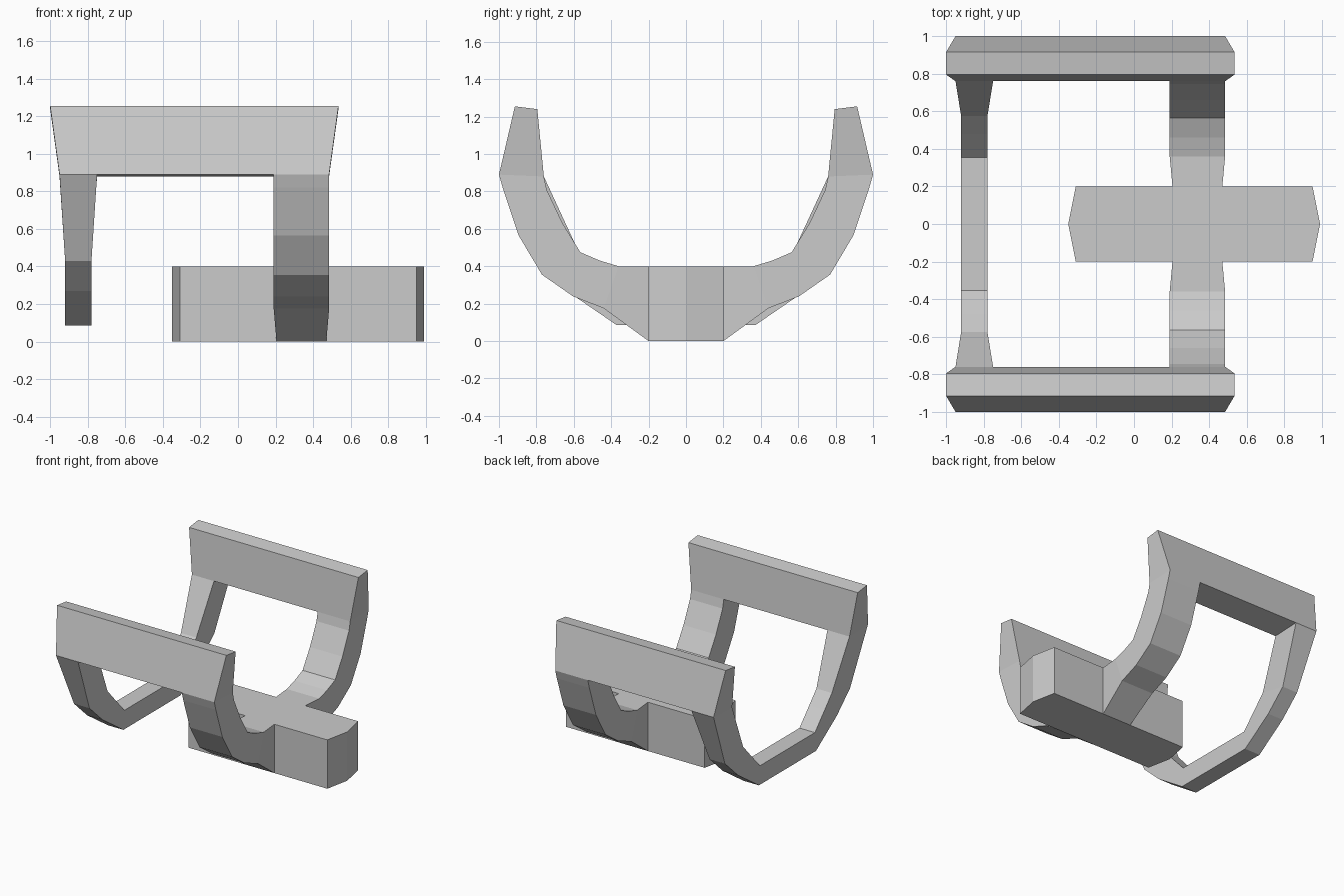
import bpy, bmesh

if "Cube" in bpy.data.objects:
    bpy.data.objects.remove(bpy.data.objects["Cube"])


def make_object(name, bm, mirror=False):
    bmesh.ops.recalc_face_normals(bm, faces=bm.faces)
    mesh = bpy.data.meshes.new(name)
    bm.to_mesh(mesh)
    bm.free()
    ob = bpy.data.objects.new(name, mesh)
    bpy.context.collection.objects.link(ob)
    if mirror:
        mod = ob.modifiers.new("mirror", 'MIRROR')
        mod.use_axis = (False, True, False)
        mod.use_clip = True
    return ob


def loft(name, sections, cap=False):
    """Sections are (outer y, outer z, inner y, inner z, x min, x max)."""
    bm = bmesh.new()
    rings = []
    for oy, oz, iy, iz, x0, x1 in sections:
        pts = [(x0, oy, oz), (x1, oy, oz), (x1, iy, iz), (x0, iy, iz)]
        rings.append([bm.verts.new(p) for p in pts])
    for a, b in zip(rings, rings[1:]):
        for i in range(4):
            j = (i + 1) % 4
            bm.faces.new((a[i], a[j], b[j], b[i]))
    if cap:
        bm.faces.new(rings[0])
        bm.faces.new(rings[-1])
    return make_object(name, bm, mirror=True)


# Flared side panels
loft("side_panels", [
    (0.915, 1.255, 0.795, 1.24, -1.0, 0.535),
    (1.0, 0.89, 0.76, 0.88, -0.95, 0.485),
], cap=True)

# Wide curved arms joining the panels to the base block
loft("wide_arms", [
    (1.0, 0.89, 0.76, 0.88, 0.19, 0.485),
    (0.98, 0.82, 0.745, 0.81, 0.19, 0.485),
    (0.895, 0.565, 0.66, 0.63, 0.19, 0.485),
    (0.77, 0.355, 0.565, 0.475, 0.19, 0.485),
    (0.605, 0.24, 0.46, 0.43, 0.19, 0.485),
    (0.44, 0.175, 0.36, 0.40, 0.19, 0.485),
    (0.2, 0.0, 0.2, 0.40, 0.205, 0.47),
])

# Slim cradle strut with a straight bar across the bottom
loft("slim_strut", [
    (1.0, 0.89, 0.76, 0.88, -0.95, -0.75),
    (0.81, 0.43, 0.575, 0.48, -0.92, -0.78),
    (0.64, 0.27, 0.48, 0.375, -0.92, -0.78),
    (0.37, 0.085, 0.355, 0.24, -0.92, -0.78),
    (0.0, 0.085, 0.0, 0.24, -0.92, -0.78),
])

# Base block with pointed ends
bm = bmesh.new()
outline = [(-0.35, 0), (-0.31, -0.2), (0.95, -0.2),
           (0.99, 0), (0.95, 0.2), (-0.31, 0.2)]
face = bm.faces.new([bm.verts.new((x, y, 0)) for x, y in outline])
ext = bmesh.ops.extrude_face_region(bm, geom=[face], use_keep_orig=True)
top = [v for v in ext["geom"] if isinstance(v, bmesh.types.BMVert)]
bmesh.ops.translate(bm, verts=top, vec=(0, 0, 0.4))
make_object("base_block", bm)
